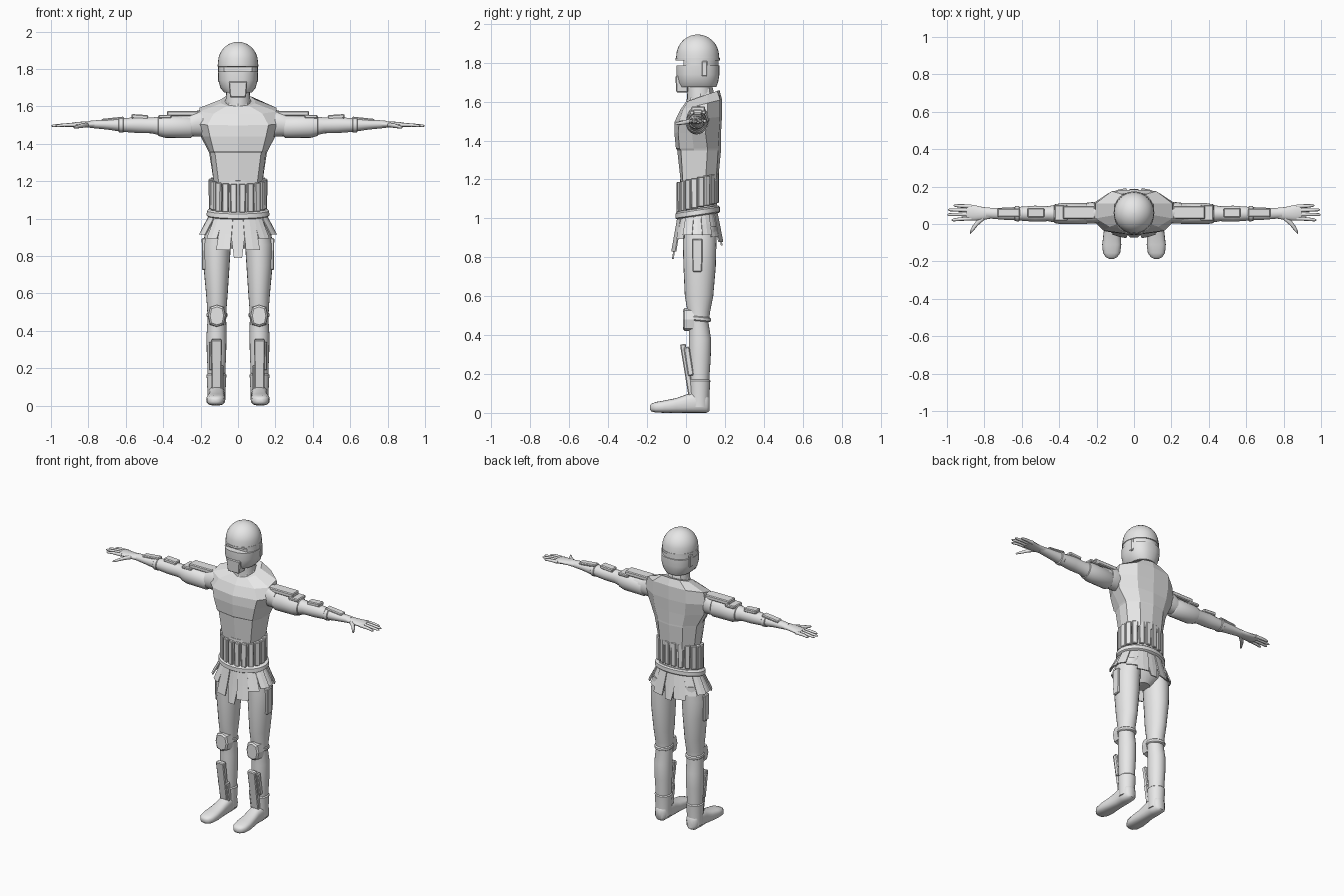
import bpy, bmesh
from math import sin, cos, pi, radians, copysign
from mathutils import Vector, Matrix

grey = bpy.data.materials.new("light_grey")
grey.diffuse_color = (0.8, 0.8, 0.8, 1)


def finish(name, bm, smooth=None, mirror=False, bevel=0):
    """Turn a bmesh into a finished object."""
    bmesh.ops.recalc_face_normals(bm, faces=bm.faces)
    me = bpy.data.meshes.new(name)
    bm.to_mesh(me)
    bm.free()
    me.materials.append(grey)
    ob = bpy.data.objects.new(name, me)
    bpy.context.collection.objects.link(ob)
    if smooth:
        bpy.ops.object.select_all(action='DESELECT')
        ob.select_set(True)
        bpy.context.view_layer.objects.active = ob
        bpy.ops.object.shade_smooth_by_angle(angle=radians(smooth))
    if bevel:
        m = ob.modifiers.new("Bevel", 'BEVEL')
        m.width, m.segments = bevel, 1
    if mirror:
        ob.modifiers.new("Mirror", 'MIRROR')
    return ob


def skin(bm, rings, closed=True, caps=True):
    """Join rows of points with quads."""
    vs = [[bm.verts.new(p) for p in r] for r in rings]
    n = len(vs[0])
    for a, b in zip(vs, vs[1:]):
        for i in range(n if closed else n - 1):
            j = (i + 1) % n
            bm.faces.new((a[i], a[j], b[j], b[i]))
    if caps:
        bm.faces.new(vs[0])
        bm.faces.new(vs[-1])


def ring(axis, s, n, p, slope=0):
    """Superellipse section s = (position, centre 1, centre 2, radius 1, radius 2)."""
    t, c1, c2, r1, r2 = s
    out = []
    for i in range(n):
        a = 2 * pi * i / n
        u = c1 + r1 * copysign(abs(cos(a)) ** p, cos(a))
        v = c2 + r2 * copysign(abs(sin(a)) ** p, sin(a))
        out.append({'x': (t, u, v), 'y': (u, t, v),
                    'z': (u, v, t + slope * (v - .06))}[axis])
    return out


def tube(name, axis, secs, n=20, p=1, smooth=40, mirror=True, slope=0):
    bm = bmesh.new()
    skin(bm, [ring(axis, s, n, p, slope) for s in secs])
    return finish(name, bm, smooth, mirror)


def add_box(bm, centre, size, rot=Matrix(), taper=1):
    """Box whose lower end is scaled by taper."""
    r = bmesh.ops.create_cube(bm, size=1)
    for v in r['verts']:
        k = taper if v.co.z < 0 else 1
        v.co = rot @ Vector((v.co.x * size[0] * k, v.co.y * size[1] * k, v.co.z * size[2])) + Vector(centre)


def box(name, centre, size, rot=Matrix(), taper=1, mirror=True, bevel=.005):
    bm = bmesh.new()
    add_box(bm, centre, size, rot, taper)
    return finish(name, bm, None, mirror, bevel)


# Faceted cuirass: half sections from front centre to back centre, then (z, slope)
sections = [
    (1.18, .15, [(0, -.025), (.1, -.015), (.128, .04), (.128, .1), (.08, .155), (0, .165)]),
    (1.35, 0, [(0, -.045), (.123, -.026), (.147, .04), (.154, .11), (.09, .165), (0, .18)]),
    (1.36, 0, [(0, -.052), (.13, -.034), (.151, .04), (.158, .11), (.09, .165), (0, .18)]),
    (1.44, 0, [(0, -.06), (.15, -.04), (.19, .03), (.2, .1), (.11, .17), (0, .18)]),
    (1.51, .1, [(0, -.058), (.163, -.035), (.22, .02), (.22, .11), (.12, .175), (0, .185)]),
    (1.58, .25, [(0, -.03), (.13, -.015), (.205, .03), (.205, .11), (.12, .175), (0, .185)]),
    (1.62, .35, [(0, 0), (.06, .01), (.09, .05), (.09, .11), (.065, .16), (0, .172)]),
]
bm = bmesh.new()
rows = []
for z, k, half in sections:
    pts = half + [(-x, y) for x, y in half[-2:0:-1]]
    rows.append([(x, y, z + k * (y - .06)) for x, y in pts])
skin(bm, rows)
finish("cuirass", bm)

# Neck and angular collar
tube("neck", 'z', [(1.55, 0, .075, .07, .07), (1.74, 0, .065, .06, .06)], mirror=False)
tube("collar", 'z', [(1.57, 0, .07, .085, .085), (1.655, 0, .075, .06, .062)],
     n=8, smooth=None, mirror=False, slope=.25)

# Helmet with a dome, recessed visor slot and flat-fronted jaw
bm = bmesh.new()
rows = [ring('z', (1.835 + .11 * sin(a), 0, .06, .107 * cos(a), .11 * cos(a)), 32, 1)
        for a in [radians(d) for d in (89, 80, 70, 60, 48, 36, 24, 12, 0)]]
for z, rx, ry, front in [(1.812, .108, .113, -.054), (1.811, .106, .108, -.012), (1.787, .106, .108, -.012),
                         (1.786, .107, .112, -.05), (1.74, .105, .112, -.05), (1.70, .095, .105, -.05),
                         (1.675, .075, .095, -.04)]:
    rows.append([(x, max(y, front) if y < .02 else y, q) for x, y, q in
                 ring('z', (z, 0, .06, rx, ry), 32, .85 if z < 1.8 and front < -.03 else 1)])
skin(bm, rows)
finish("helmet", bm, 35)
box("mouth_guard", (0, -.02, 1.69), (.1, .07, .085), taper=.85, mirror=False)
box("ear_plate", (.1, .095, 1.77), (.014, .03, .08))
tube("brow_ridge", 'z', [(1.812, 0, .06, .109, .114), (1.825, 0, .06, .109, .114)], n=32, mirror=False)

# Waist, belt band and pelvis, all tilted down to the front
tube("waist", 'z', [(1.0, 0, .06, .145, .098), (1.22, 0, .065, .13, .095)], n=24, mirror=False, slope=.2)
tube("belt_band", 'z', [(1.012, 0, .06, .16, .108), (1.018, 0, .06, .168, .115),
                        (1.042, 0, .06, .166, .114), (1.05, 0, .06, .155, .105)],
     n=32, mirror=False, slope=.15)
tube("pelvis", 'z', [(1.03, 0, .06, .145, .098), (.95, 0, .065, .165, .1), (.89, 0, .07, .13, .085),
                     (.84, 0, .07, .05, .05)], n=24, mirror=False)

# Ring of belt pouches
bm = bmesh.new()
for i in range(20):
    a = 2 * pi * (i + .5) / 20
    x, y = .142 * cos(a), .06 + .096 * sin(a)
    facing = Vector((cos(a) / .142, sin(a) / .096, 0)).to_track_quat('Y', 'Z').to_matrix().to_4x4()
    add_box(bm, (x, y, 1.132 + .25 * (y - .06)), (.034, .028, .155), facing, .95)
finish("belt_pouches", bm, bevel=.004)

# Flared skirt of overlapping panels, longest at the front and back
bm = bmesh.new()
for i in range(16):
    a0 = -pi / 2 + 2 * pi * i / 16
    s = sin(a0)
    low = .915 - (.125 * (-s) ** 5 if s < 0 else .055 * s ** 5)
    grow = 1 + .05 * (i % 2)

    def at(a, t, inset):
        rx, ry = .148 + .055 * t, .1 + .03 * t
        y = .058 + (ry * grow - inset) * sin(a)
        return ((rx * grow - inset) * cos(a), y, (1 - t) * (1.02 + .15 * (y - .06)) + t * low)
    w = .215
    skin(bm, [[at(a0 + d * w * (1 if t == 0 else .95), t, q) for d, q in
               ((-1, 0), (0, 0), (1, 0), (1, .008), (0, .008), (-1, .008))] for t in (0, .5)]
         + [[at(a0 + d * w * (.5 if i in (0, 8) else .9), 1, q) for d, q in
             ((-1, 0), (0, 0), (1, 0), (1, .008), (0, .008), (-1, .008))]])
finish("skirt_panels", bm)

# Legs
tube("leg", 'z', [(.96, .1, .07, .07, .085), (.86, .113, .07, .075, .086), (.75, .115, .07, .07, .083),
                  (.6, .113, .067, .058, .073), (.52, .113, .066, .052, .058), (.46, .113, .066, .05, .05),
                  (.38, .115, .072, .053, .057), (.28, .115, .071, .052, .056), (.18, .115, .07, .047, .05),
                  (.08, .115, .07, .046, .048)], n=24)
tube("knee_band", 'z', [(.472, .113, .066, .05, .053), (.478, .113, .066, .056, .062),
                        (.492, .113, .066, .056, .062), (.498, .113, .066, .05, .053)], n=24, slope=-.1)
tube("knee_pad", 'y', [(-.016, .113, .48, .036, .048), (-.008, .113, .48, .045, .058),
                       (.04, .113, .48, .052, .06)], n=8, smooth=None, p=.7)
tilt = Matrix.Rotation(radians(9), 4, 'X')
box("shin_plate", (.115, .005, .22), (.058, .03, .27), tilt, .9)
box("shin_side_plate", (.136, .014, .265), (.038, .03, .15), tilt)
box("shin_lower_plate", (.092, .022, .15), (.03, .03, .13), tilt)
box("thigh_case", (.18, .058, .81), (.028, .055, .17), taper=.9)

# Boots: shaft, foot and sole
tube("boot_shaft", 'z', [(.03, .115, .07, .048, .05), (.09, .115, .07, .049, .05), (.165, .115, .07, .053, .055),
                         (.172, .115, .07, .046, .049)], n=24)
tube("boot_foot", 'y', [(.122, .115, .045, .022, .035), (.105, .115, .05, .04, .05), (.05, .115, .055, .045, .055),
                        (.0, .114, .047, .042, .047), (-.05, .117, .038, .046, .038), (-.11, .119, .032, .051, .032),
                        (-.155, .12, .029, .046, .027), (-.178, .12, .027, .03, .02), (-.186, .12, .027, .012, .01)],
     p=.75, smooth=50)

# Arms with sleeve, elbow cuff and armour plates
tube("arm", 'x', [(.17, .06, 1.505, .05, .06), (.42, .055, 1.495, .047, .05), (.46, .055, 1.498, .04, .042),
                  (.53, .055, 1.5, .043, .043), (.62, .055, 1.5, .036, .036), (.7, .055, 1.503, .032, .027),
                  (.79, .058, 1.504, .027, .019)])
tube("shoulder_cap", 'x', [(.17, .06, 1.51, .052, .072), (.215, .06, 1.508, .058, .07), (.255, .058, 1.5, .055, .06)])
tube("sleeve", 'x', [(.245, .055, 1.49, .05, .053), (.255, .055, 1.49, .056, .06), (.39, .055, 1.492, .056, .06),
                     (.425, .055, 1.495, .05, .053), (.43, .055, 1.495, .042, .045)])
box("upper_arm_plate", (.295, .062, 1.562), (.17, .07, .028))
box("upper_arm_end_plate", (.39, .06, 1.545), (.07, .085, .02))
box("forearm_plate", (.525, .06, 1.544), (.09, .05, .024), Matrix.Rotation(radians(-4), 4, 'Y'))
box("wrist_plate", (.67, .06, 1.531), (.12, .045, .016), Matrix.Rotation(radians(6), 4, 'Y'))
tube("forearm_band", 'x', [(.61, .055, 1.5, .035, .035), (.615, .055, 1.5, .041, .04),
                           (.635, .055, 1.5, .04, .039), (.64, .055, 1.5, .033, .033)])

# Hands
tube("palm", 'x', [(.76, .058, 1.504, .028, .02), (.81, .056, 1.503, .035, .016), (.86, .06, 1.502, .042, .015),
                   (.895, .063, 1.5, .04, .011)], n=16)
for i, (y0, y1, tip) in enumerate([(.03, .022, .975), (.052, .05, .998), (.073, .076, .994), (.094, .099, .965)]):
    tube(f"finger_{i + 1}", 'x', [(.87, y0, 1.501, .011, .011), (.93, (y0 + y1) / 2, 1.5, .0095, .009),
                                  (tip - .01, y1, 1.496, .008, .007), (tip, y1, 1.495, .003, .003)], n=8, smooth=60)
tube("thumb", 'x', [(.8, .04, 1.502, .018, .013), (.835, .01, 1.497, .018, .012), (.862, -.025, 1.49, .016, .009),
                    (.878, -.048, 1.487, .009, .006)], n=8, smooth=60)
